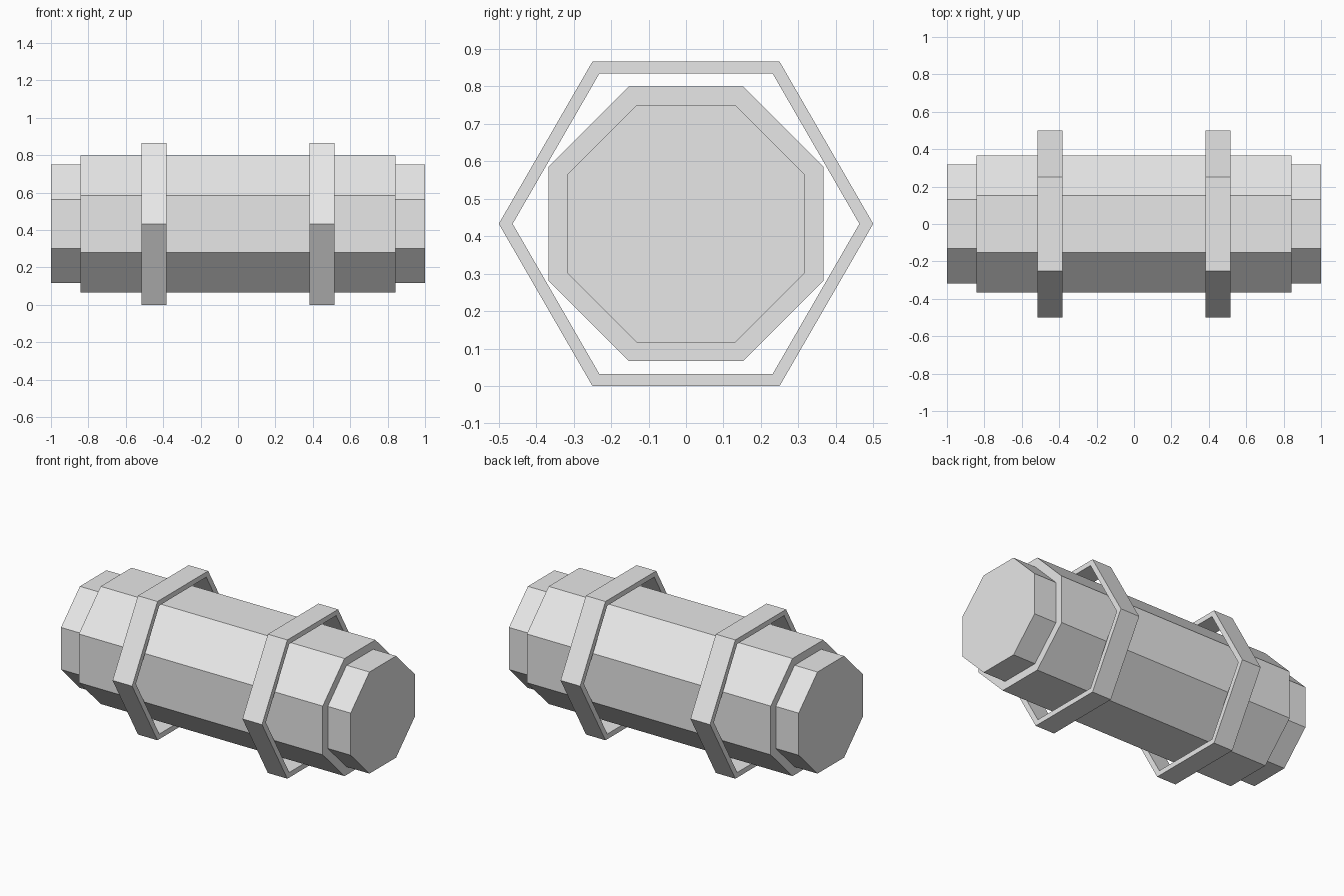
import bpy, bmesh, math

if "Cube" in bpy.data.objects:
    bpy.data.objects.remove(bpy.data.objects["Cube"])

AXIS_Z = 0.433  # height of the long axis

grey = bpy.data.materials.new("light grey")
grey.diffuse_color = (0.8, 0.8, 0.8, 1)
grey.use_nodes = True
grey.node_tree.nodes["Principled BSDF"].inputs["Base Color"].default_value = grey.diffuse_color


def lathe_x(name, profile, sides, phase, closed_loop):
    """Sweep (x, radius) points around the long axis with flat sides."""
    bm = bmesh.new()
    rings = []
    for x, r in profile:
        ring = []
        for i in range(sides):
            a = phase + 2 * math.pi * i / sides
            ring.append(bm.verts.new((x, r * math.cos(a), AXIS_Z + r * math.sin(a))))
        rings.append(ring)
    pairs = list(zip(rings, rings[1:]))
    if closed_loop:
        pairs.append((rings[-1], rings[0]))
    else:
        bm.faces.new(rings[0])
        bm.faces.new(rings[-1])
    for a, b in pairs:
        for i in range(sides):
            j = (i + 1) % sides
            bm.faces.new((a[i], a[j], b[j], b[i]))
    bmesh.ops.recalc_face_normals(bm, faces=bm.faces)
    mesh = bpy.data.meshes.new(name)
    bm.to_mesh(mesh)
    bm.free()
    mesh.materials.append(grey)
    obj = bpy.data.objects.new(name, mesh)
    bpy.context.collection.objects.link(obj)
    return obj


# Octagonal canister with a narrower stepped cap at each end
c = math.cos(math.pi / 8)
body_r, cap_r = 0.367 / c, 0.317 / c
lathe_x("canister_body",
        [(-1, cap_r), (-0.842, cap_r), (-0.842, body_r),
         (0.842, body_r), (0.842, cap_r), (1, cap_r)],
        8, math.pi / 8, False)

# Two hexagonal hoops around the canister
for side, name in ((-1, "left_hoop"), (1, "right_hoop")):
    x0, x1 = side * 0.381, side * 0.516
    lathe_x(name, [(x0, 0.5), (x1, 0.5), (x1, 0.463), (x0, 0.463)], 6, 0, True)
